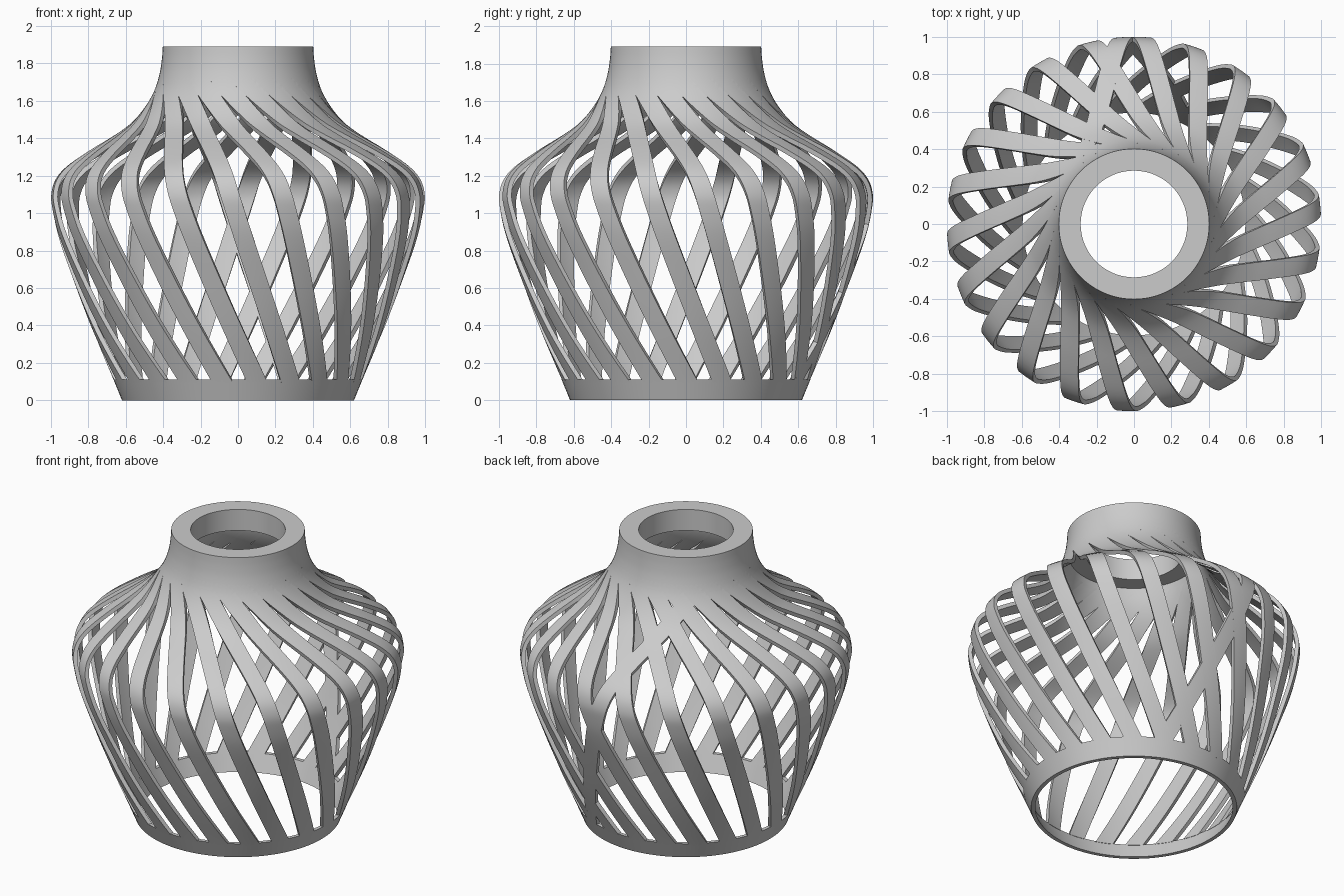
import bpy, bmesh, math

if "Cube" in bpy.data.objects:
    bpy.data.objects.remove(bpy.data.objects["Cube"])

# Outer silhouette as (z, radius) points
PROFILE = [(0, .62), (.11, .665), (.4, .787), (.7, .9), (.9, .968), (1.03, .995), (1.1, .999),
           (1.18, .975), (1.25, .915), (1.34, .785), (1.41, .67), (1.48, .572), (1.57, .495),
           (1.66, .445), (1.75, .418), (1.83, .406), (1.89, .402)]
THICK = .025
SLATS = 22
SLAT_WIDTH = .1
SWEEP = .295         # slats follow the straightest line: radius * sin(lean) = SWEEP
PHASE = 6            # slat position at the widest height, degrees


def slope(i):
    a, b = PROFILE[max(i - 1, 0)], PROFILE[min(i + 1, len(PROFILE) - 1)]
    return (b[1] - a[1]) / (b[0] - a[0])


def radius(z):
    for i in range(len(PROFILE) - 1):
        (z0, r0), (z1, r1) = PROFILE[i], PROFILE[i + 1]
        if z <= z1 or i == len(PROFILE) - 2:
            h = z1 - z0
            t = (z - z0) / h
            return (r0 * (2*t**3 - 3*t*t + 1) + slope(i) * h * (t**3 - 2*t*t + t)
                    + r1 * (3*t*t - 2*t**3) + slope(i + 1) * h * (t**3 - t*t))


def inner(z):
    # point on the inside of the wall, offset along the profile normal
    d = (radius(z + .005) - radius(z - .005)) / .01
    n = math.hypot(1, d)
    return radius(z) - THICK / n, z + THICK * d / n


# Twist angle against height, zero at the widest height
STEP = .01
TWIST = [0]
for i in range(189):
    ra, rb = radius(i * STEP), radius((i + 1) * STEP)
    r = (ra + rb) / 2
    TWIST.append(TWIST[-1] + math.hypot(STEP, rb - ra) * SWEEP / (r * math.sqrt(r*r - SWEEP**2)))


def twist(z):
    i = min(int(z / STEP), 188)
    f = z / STEP - i
    return TWIST[i] * (1 - f) + TWIST[i + 1] * f - TWIST[108]


def polar(r, a, z):
    return (r * math.cos(a), r * math.sin(a), z)


def finish(name, bm):
    bmesh.ops.recalc_face_normals(bm, faces=bm.faces)
    me = bpy.data.meshes.new(name)
    bm.to_mesh(me)
    bm.free()
    ob = bpy.data.objects.new(name, me)
    bpy.context.collection.objects.link(ob)
    bpy.ops.object.select_all(action='DESELECT')
    ob.select_set(True)
    bpy.context.view_layer.objects.active = ob
    bpy.ops.object.shade_smooth_by_angle(angle=math.radians(35))
    return ob


def skin_rings(bm, rings, wrap):
    n = len(rings)
    for i in range(n if wrap else n - 1):
        a, b = rings[i], rings[(i + 1) % n]
        for j in range(len(a)):
            k = (j + 1) % len(a)
            bm.faces.new((a[j], a[k], b[k], b[j]))


def lathe(name, section, seg=96):
    bm = bmesh.new()
    rings = [[bm.verts.new(polar(r, 2 * math.pi * s / seg, z)) for r, z in section]
             for s in range(seg)]
    skin_rings(bm, rings, True)
    return finish(name, bm)


def slat(name, start, direction, z0=.095, z1=1.72, rows=72, cols=4):
    bm = bmesh.new()
    rings = []
    for i in range(rows + 1):
        z = z0 + (z1 - z0) * i / rows
        r = radius(z)
        ri, zi = inner(z)
        mid = start + direction * twist(z)
        wide = SLAT_WIDTH / math.sqrt(r*r - SWEEP**2)   # keeps the strip width even
        offs = [(c / cols - .5) * wide for c in range(cols + 1)]
        pts = [polar(r, mid + o, z) for o in offs]
        pts += [polar(ri, mid + o, zi) for o in reversed(offs)]
        rings.append([bm.verts.new(p) for p in pts])
    skin_rings(bm, rings, False)
    bm.faces.new(rings[0])
    bm.faces.new(rings[-1])
    return finish(name, bm)


# Base band
lathe("base_band", [(.62, 0), (.665, .11), (.665 - THICK, .11), (.62 - THICK, 0)])

# Neck: thin shell below, thick collar on top
zs = [1.66 + .23 * i / 12 for i in range(13)]
lathe("neck_collar", [(radius(z), z) for z in zs]
      + [(.285, 1.89), (.285, 1.75)]
      + [(radius(z) - THICK, z) for z in (1.75, 1.7, 1.66)])

# Twisted slats all round
for k in range(SLATS):
    slat("slat_%02d" % k, math.radians(PHASE + 360 / SLATS * k), -1)

# One extra slat leaning the other way at the back
slat("reverse_slat", math.radians(93), 1)
